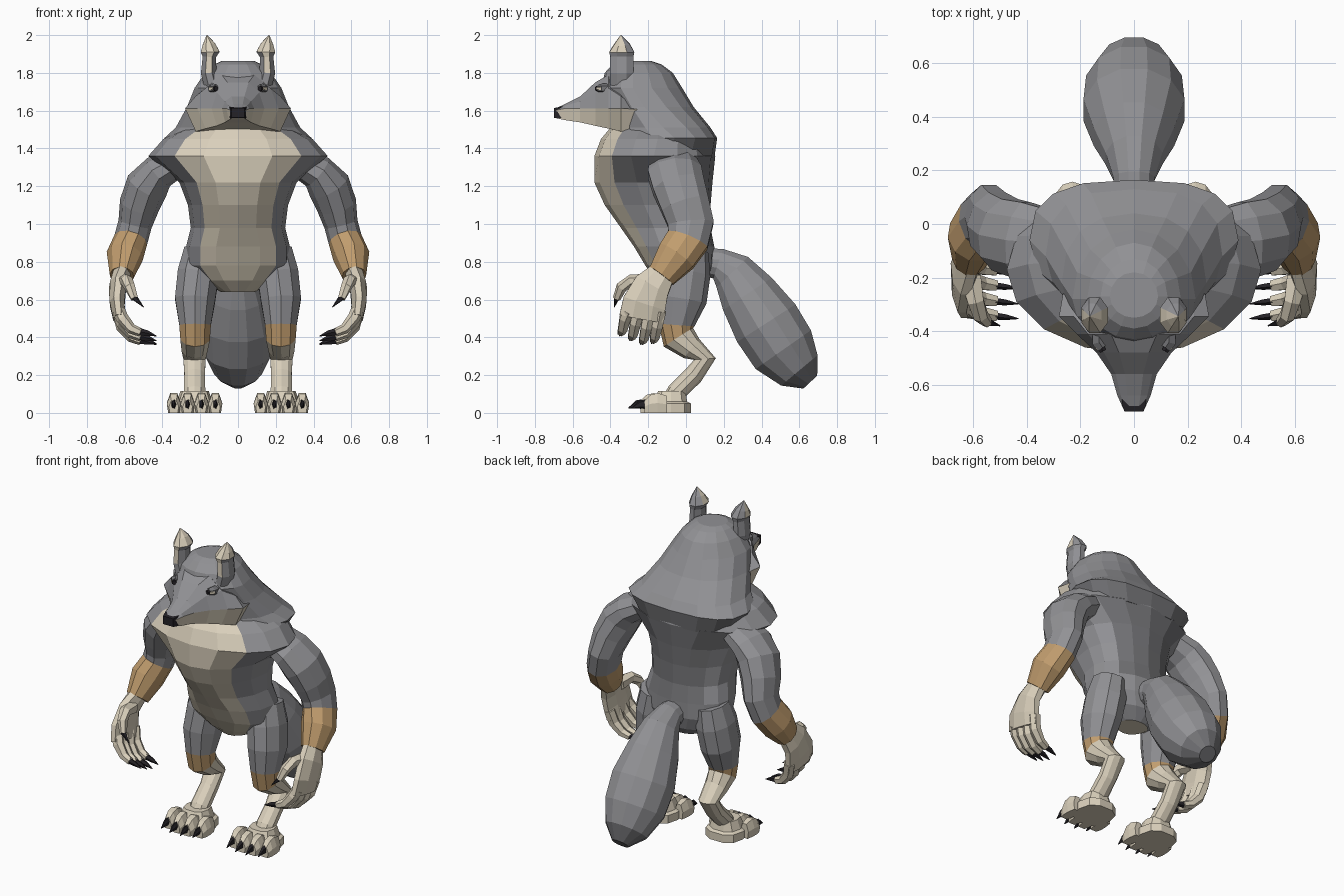
import bpy, bmesh, math
from mathutils import Vector

COLOURS = {
    "grey_fur": (0.285, 0.285, 0.30),
    "dark_fur": (0.175, 0.175, 0.185),
    "cream": (0.70, 0.63, 0.50),
    "tan": (0.53, 0.335, 0.155),
    "black": (0.018, 0.016, 0.02),
}
NAMES = list(COLOURS)
MATS = []
for n, c in COLOURS.items():
    m = bpy.data.materials.new(n)
    m.diffuse_color = (*c, 1)
    MATS.append(m)


def loft(name, rings, rule, mirror=False):
    """Skin closed rings; rule(i, j, centre, normal) gives the colour name."""
    bm = bmesh.new()
    vs = [[bm.verts.new(p) for p in r] for r in rings]
    n = len(rings[0])
    tags = {}
    for i in range(len(vs) - 1):
        for j in range(n):
            k = (j + 1) % n
            f = bm.faces.new((vs[i][j], vs[i][k], vs[i + 1][k], vs[i + 1][j]))
            tags[f] = (i, j)
    tags[bm.faces.new(vs[0][::-1])] = (0, -1)
    tags[bm.faces.new(vs[-1])] = (len(vs) - 2, -1)
    bmesh.ops.recalc_face_normals(bm, faces=bm.faces[:])
    for f, (i, j) in tags.items():
        col = rule if isinstance(rule, str) else rule(i, j, f.calc_center_median(), f.normal)
        f.material_index = NAMES.index(col)
    me = bpy.data.meshes.new(name)
    bm.to_mesh(me)
    bm.free()
    for m in MATS:
        me.materials.append(m)
    ob = bpy.data.objects.new(name, me)
    bpy.context.collection.objects.link(ob)
    if mirror:
        ob.modifiers.new("mirror", "MIRROR").use_mirror_merge = False
    return ob


def sgnpow(v, p):
    return math.copysign(abs(v) ** p, v)


def level(z, w, yf, yb, ym, pf=1.0, pb=1.0, n=16):
    """Horizontal ring: half width w, front yf, back yb, widest at ym."""
    out = []
    for j in range(n):
        a = 2 * math.pi * j / n
        s, p = math.sin(a), (pf if math.sin(a) < 0 else pb)
        out.append(Vector((w * sgnpow(math.cos(a), p),
                           ym + sgnpow(s, p) * ((yb - ym) if s > 0 else (ym - yf)), z)))
    return out


def tube(name, path, rule, ref, n=8, mirror=True):
    """Loft round a path of (x, y, z, radius along ref, radius across)."""
    pts = [Vector(p[:3]) for p in path]
    rings = []
    for i, p in enumerate(path):
        t = (pts[min(i + 1, len(pts) - 1)] - pts[max(i - 1, 0)]).normalized()
        u = (Vector(ref) - t * t.dot(Vector(ref))).normalized()
        v = t.cross(u)
        rings.append([pts[i] + u * p[3] * math.cos(a) + v * p[4] * math.sin(a)
                      for a in (2 * math.pi * (j + 0.5) / n for j in range(n))])
    return loft(name, rings, rule, mirror)


X, Y = (1, 0, 0), (0, 1, 0)


# Torso: cream belly, grey flanks and a dark back
def torso_rule(i, j, c, n):
    if 10 <= j <= 13 or (c.z < 0.72 and c.y < 0):
        return "cream"
    if 0.9 < c.z < 1.36 and 2 <= j <= 5:
        return "dark_fur"
    return "grey_fur"


loft("torso", [
    level(0.64, 0.09, -0.10, 0.06, 0),
    level(0.70, 0.20, -0.165, 0.12, 0),
    level(0.78, 0.275, -0.215, 0.145, -0.02, 0.9),
    level(0.88, 0.275, -0.275, 0.15, -0.03, 0.9),
    level(0.98, 0.25, -0.345, 0.13, -0.06),
    level(1.10, 0.265, -0.43, 0.13, -0.09),
    level(1.22, 0.31, -0.485, 0.14, -0.12),
    level(1.36, 0.475, -0.485, 0.155, -0.17),
    level(1.45, 0.395, -0.45, 0.13, -0.15),
    level(1.51, 0.28, -0.40, 0.08, -0.14)], torso_rule)

# Mane and skull, flaring into a cape over the shoulders
loft("mane", [
    level(1.35, 0.33, -0.30, 0.15, -0.1, 1, 0.75),
    level(1.455, 0.39, -0.36, 0.165, -0.06, 1, 0.75),
    level(1.51, 0.33, -0.37, 0.13, -0.12, 1, 0.75),
    level(1.62, 0.27, -0.40, 0.04, -0.22, 1, 0.85),
    level(1.72, 0.23, -0.45, -0.02, -0.28),
    level(1.80, 0.175, -0.43, -0.07, -0.28),
    level(1.845, 0.125, -0.39, -0.13, -0.27),
    level(1.862, 0.09, -0.35, -0.18, -0.27)],
    lambda i, j, c, n: "dark_fur" if i == 0 else "grey_fur")

# Muzzle and cheeks: boxy sections running back from the nose
SNOUT = [(-0.685, 0.042, 1.615, 1.560), (-0.64, 0.062, 1.635, 1.55),
         (-0.56, 0.085, 1.675, 1.538), (-0.48, 0.14, 1.75, 1.52),
         (-0.41, 0.215, 1.79, 1.505), (-0.345, 0.28, 1.72, 1.49), (-0.26, 0.265, 1.62, 1.485)]


def snout_ring(y, w, zt, zb):
    zm = min(1.612, zt - 0.012)   # lip line divides the two fur colours
    return [Vector(p) for p in (
        (w, y, zm), (w * 0.8, y, zm + (zt - zm) * 0.6), (w * 0.4, y, zt), (-w * 0.4, y, zt),
        (-w * 0.8, y, zm + (zt - zm) * 0.6), (-w, y, zm), (-w * 0.8, y, zb), (w * 0.8, y, zb))]


loft("muzzle", [snout_ring(*s) for s in SNOUT],
     lambda i, j, c, n: "cream" if j >= 5 else "grey_fur")
tube("nose", [(0, -0.70, 1.588, 0.050, 0.036), (0, -0.68, 1.588, 0.060, 0.041),
              (0, -0.65, 1.592, 0.064, 0.042)], "black", X, 4, False)

# Eyes: dark surround, pale corner and black pupil
for name, col, x, y, r in (("eye_patch", "dark_fur", 0.122, -0.462, 0.027),
                           ("eye_white", "cream", 0.132, -0.468, 0.014),
                           ("pupil", "black", 0.120, -0.475, 0.017)):
    tube(name, [(x - 0.005, y, 1.717, r * 0.8, r * 0.8), (x + 0.008, y + 0.02, 1.717, r * 1.1, r),
                (x + 0.01, y + 0.06, 1.717, r, r)], col, X, 6)

# Ears: short stalk and spear-shaped tip, cream inside
tube("ear", [(0.140, -0.34, 1.74, 0.045, 0.066), (0.155, -0.34, 1.80, 0.045, 0.068),
             (0.152, -0.34, 1.885, 0.038, 0.066),
             (0.147, -0.34, 1.91, 0.054, 0.072), (0.155, -0.34, 1.95, 0.037, 0.046),
             (0.165, -0.345, 2.0, 0.002, 0.002)],
     lambda i, j, c, n: "cream" if (c.z > 1.915 and n.y < 0.3) or (c.z > 1.82 and n.y < -0.7)
     else "grey_fur", X, 8)

# Arms with tan forearms
tube("arm", [
    (0.32, -0.07, 1.33, 0.13, 0.08), (0.42, -0.06, 1.275, 0.15, 0.095),
    (0.482, -0.04, 1.20, 0.145, 0.115), (0.522, -0.005, 1.10, 0.135, 0.107),
    (0.545, 0.025, 1.00, 0.128, 0.09), (0.568, 0.01, 0.915, 0.118, 0.09),
    (0.60, -0.05, 0.83, 0.112, 0.098), (0.615, -0.13, 0.725, 0.08, 0.065)],
    lambda i, j, c, n: "tan" if i >= 5 else "grey_fur", Y, 10)

# Hands
tube("palm", [(0.612, -0.115, 0.75, 0.07, 0.05), (0.637, -0.18, 0.67, 0.105, 0.048),
              (0.640, -0.22, 0.58, 0.125, 0.042), (0.628, -0.235, 0.50, 0.128, 0.036)],
     "cream", Y)
for y, dz in ((-0.335, 0.035), (-0.28, 0.01), (-0.222, -0.01), (-0.165, -0.005)):
    tube("finger", [(0.632, y + 0.03, 0.54, 0.034, 0.036), (0.612, y + 0.012, 0.465 + dz, 0.033, 0.034),
                    (0.565, y, 0.41 + dz, 0.028, 0.028),
                    (0.515, y - 0.008, 0.39 + dz, 0.022, 0.022)], "cream", Y, 6)
    tube("finger_claw", [(0.53, y - 0.006, 0.396 + dz, 0.015, 0.021),
                         (0.48, y - 0.012, 0.387 + dz, 0.012, 0.016),
                         (0.432, y - 0.018, 0.372 + dz, 0.002, 0.002)], "black", Y, 5)
tube("thumb", [(0.61, -0.20, 0.69, 0.045, 0.045), (0.59, -0.29, 0.70, 0.034, 0.034),
               (0.572, -0.342, 0.665, 0.030, 0.030), (0.548, -0.367, 0.605, 0.021, 0.021)],
     "cream", X, 6)
tube("thumb_claw", [(0.548, -0.366, 0.61, 0.017, 0.017), (0.50, -0.38, 0.56, 0.002, 0.002)],
     "black", X, 5)

# Legs: thigh, tan knee band, then cream shank bent back to the hock
tube("leg", [
    (0.19, 0.01, 0.86, 0.10, 0.11), (0.21, -0.005, 0.74, 0.115, 0.135),
    (0.227, -0.025, 0.60, 0.112, 0.135), (0.227, -0.05, 0.465, 0.088, 0.095),
    (0.227, -0.04, 0.40, 0.082, 0.092), (0.23, 0.03, 0.34, 0.072, 0.065),
    (0.23, 0.10, 0.285, 0.062, 0.058), (0.23, 0.04, 0.20, 0.057, 0.052),
    (0.23, -0.05, 0.11, 0.06, 0.052), (0.23, -0.07, 0.06, 0.06, 0.06)],
    lambda i, j, c, n: "grey_fur" if i < 3 else "tan" if i == 3 else "cream", X, 10)


# Feet, toes and claws
def foot_ring(z, w, yf, yb):
    return [p + Vector((0.23, 0, 0)) for p in level(z, w, yf, yb, -0.08, 0.8, 0.8, 10)]


loft("foot", [foot_ring(0, 0.115, -0.20, 0.03), foot_ring(0.05, 0.115, -0.20, 0.03),
              foot_ring(0.06, 0.095, -0.18, 0.01), foot_ring(0.115, 0.075, -0.15, 0.0)],
     "cream", True)
for x, dy in ((0.12, 0.02), (0.193, 0), (0.267, 0), (0.34, 0.02)):
    rings = []
    for y, w, zt in ((-0.12, 0.028, 0.09), (-0.17, 0.037, 0.105),
                     (-0.21, 0.037, 0.095), (-0.24, 0.026, 0.065)):
        rings.append([Vector((x + a * w, y + dy, zt * b)) for a, b in
                      ((0.8, 0), (1, 0.5), (0.5, 1), (-0.5, 1), (-1, 0.5), (-0.8, 0))])
    loft("toe", rings, "cream", True)
    tube("toe_claw", [(x, -0.215 + dy, 0.046, 0.015, 0.030), (x, -0.26 + dy, 0.045, 0.012, 0.023),
                      (x, -0.305 + dy, 0.026, 0.002, 0.002)], "black", X, 5)

# Bushy tail hanging behind, darker at the tip
tube("tail", [
    (0, 0.08, 0.80, 0.075, 0.075), (0, 0.17, 0.79, 0.08, 0.085), (0, 0.245, 0.745, 0.11, 0.12),
    (0, 0.325, 0.63, 0.155, 0.16), (0, 0.425, 0.475, 0.195, 0.19),
    (0, 0.515, 0.335, 0.185, 0.185), (0, 0.60, 0.225, 0.13, 0.13), (0, 0.658, 0.163, 0.052, 0.052)],
    lambda i, j, c, n: "dark_fur" if i >= 6 else "grey_fur", X, 12, False)
